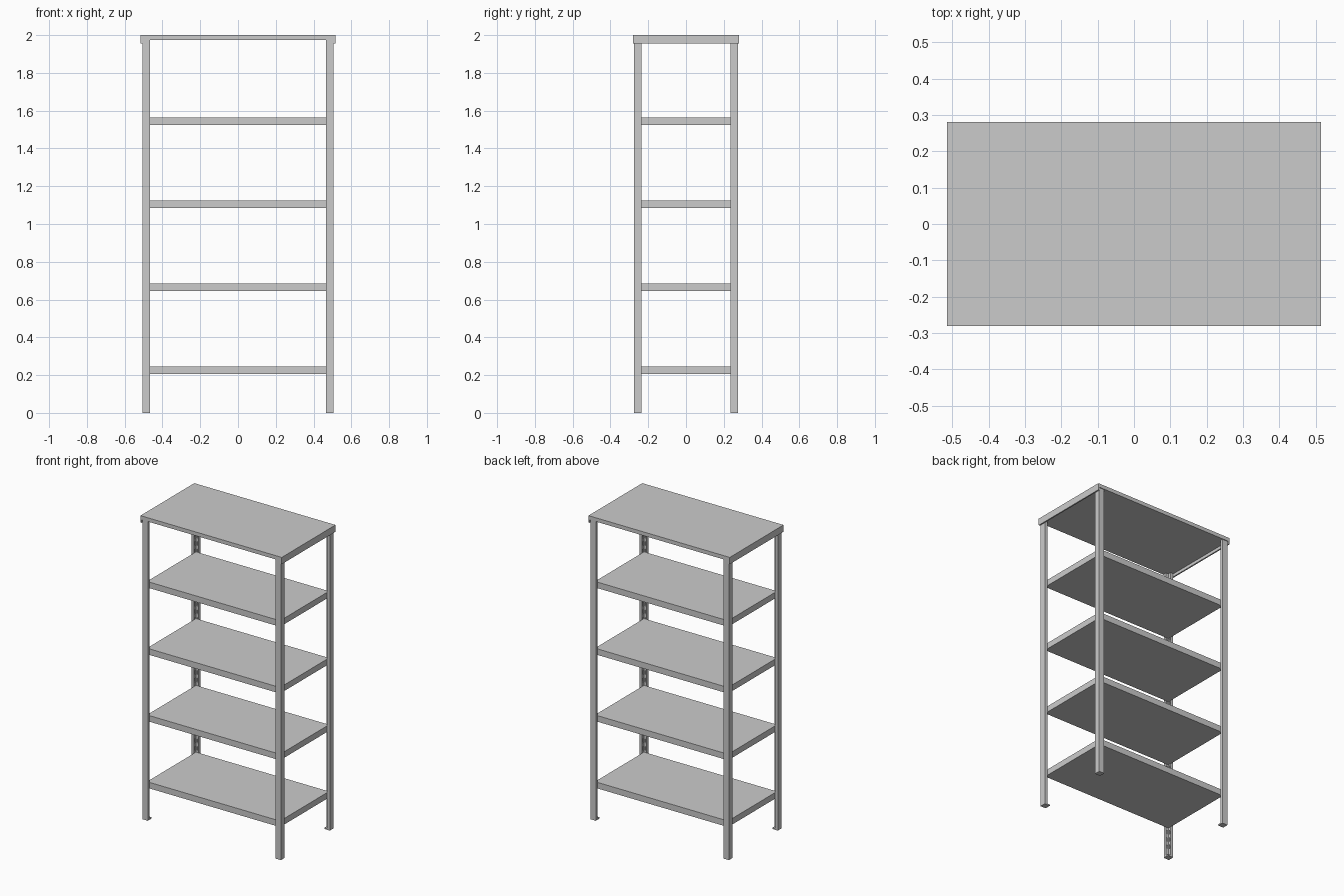
import bpy, bmesh
from mathutils import Vector

if "Cube" in bpy.data.objects:
    bpy.data.objects.remove(bpy.data.objects["Cube"])


def add_object(name, bm):
    bmesh.ops.recalc_face_normals(bm, faces=bm.faces)
    me = bpy.data.meshes.new(name)
    bm.to_mesh(me)
    bm.free()
    ob = bpy.data.objects.new(name, me)
    bpy.context.collection.objects.link(ob)
    return ob


def add_box(bm, x0, x1, y0, y1, z0, z1):
    verts = bmesh.ops.create_cube(bm, size=1)["verts"]
    bmesh.ops.scale(bm, vec=(x1 - x0, y1 - y0, z1 - z0), verts=verts)
    bmesh.ops.translate(bm, vec=((x0 + x1) / 2, (y0 + y1) / 2, (z0 + z1) / 2), verts=verts)


def box(name, *dims):
    bm = bmesh.new()
    add_box(bm, *dims)
    return add_object(name, bm)


def mirror(ob, x, y):
    mod = ob.modifiers.new("Mirror", "MIRROR")
    mod.use_axis = (x, y, False)
    return ob


# Uprights: folded angle profile with the inner corner recessed for the shelves
X0, X1, Y0, Y1, N = 0.465, 0.505, 0.235, 0.275, 0.02
profile = [(X1, Y1), (X0, Y1), (X0, Y0 + N), (X0 + N, Y0 + N), (X0 + N, Y0), (X1, Y0)]
bm = bmesh.new()
face = bm.faces.new([bm.verts.new((x, y, 0.008)) for x, y in profile])
ext = bmesh.ops.extrude_face_region(bm, geom=[face])
top = [v for v in ext["geom"] if isinstance(v, bmesh.types.BMVert)]
bmesh.ops.translate(bm, vec=Vector((0, 0, 1.967)), verts=top)
post = add_object("corner_posts", bm)

# Mounting slots along the two recessed faces
bm = bmesh.new()
for i in range(38):
    z = 0.06 + i * 0.05
    add_box(bm, X0 + N - 0.005, X0 + N + 0.006, 0.240, 0.249, z, z + 0.025)
    add_box(bm, 0.470, 0.479, Y0 + N - 0.005, Y0 + N + 0.006, z, z + 0.025)
cutter = add_object("slot_cutter", bm)
cutter.hide_render = True
cutter.hide_set(True)
cut = post.modifiers.new("Slots", "BOOLEAN")
cut.operation = "DIFFERENCE"
cut.solver = "EXACT"
cut.object = cutter
mirror(post, True, True)

# Foot caps
mirror(box("foot_caps", X0, X1, Y0, Y1, 0, 0.008), True, True)

# Shelves, seated in the recessed post corners
for i in range(4):
    z = 0.205 + 0.44 * i
    box(f"shelf_{i + 1}", -0.485, 0.485, -0.255, 0.255, z, z + 0.04)

# Top panel with deeper flanges down both ends
box("top_panel", -0.515, 0.515, -0.28, 0.28, 1.975, 2.0)
mirror(box("top_end_flanges", 0.506, 0.515, -0.28, 0.28, 1.955, 1.975), True, False)
